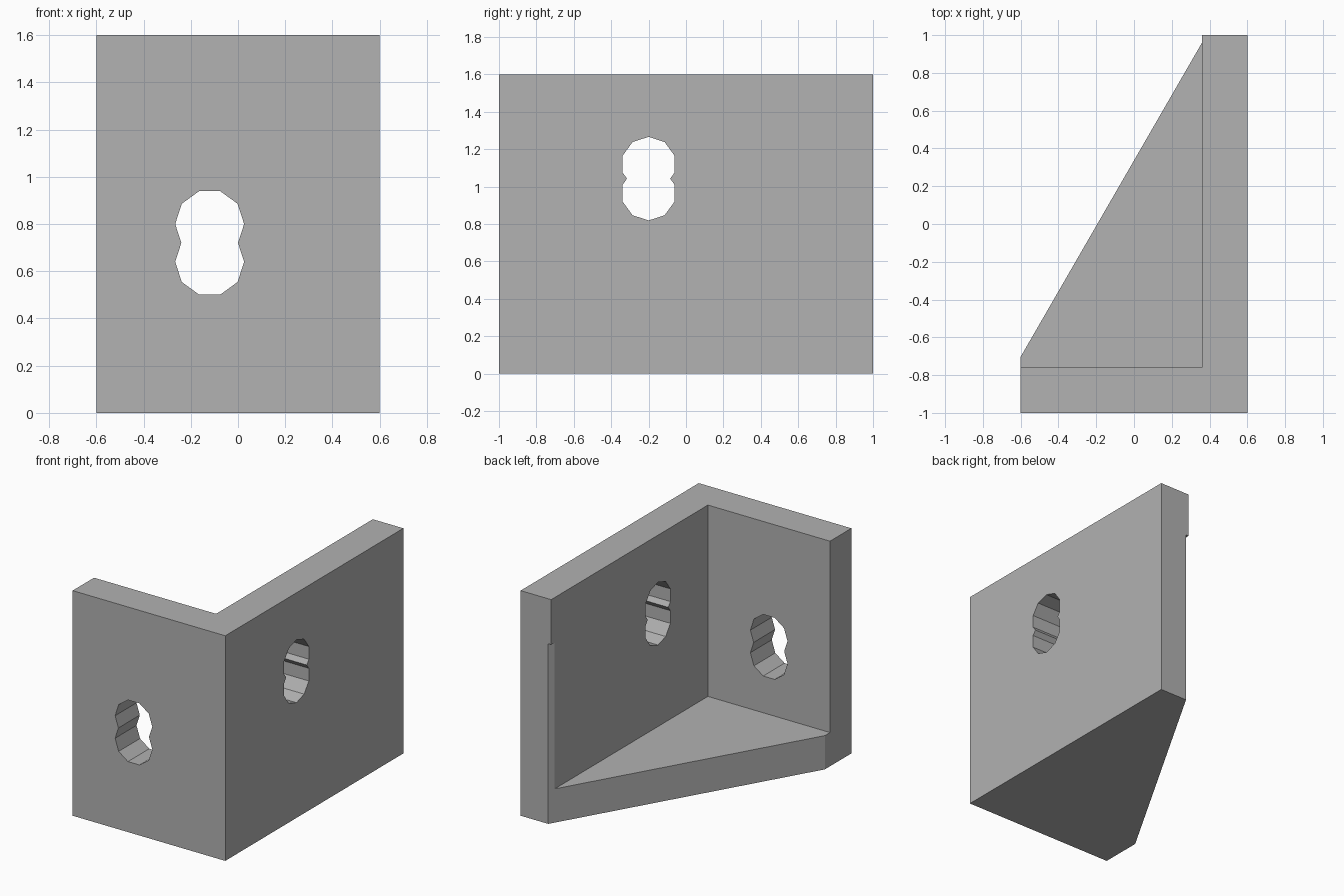
import bpy, bmesh, math
from mathutils import Matrix

cube = bpy.data.objects.get("Cube")
if cube:
    bpy.data.objects.remove(cube, do_unlink=True)

WALL = 0.24
HALF_X, HALF_Y, HEIGHT = 0.6, 1.0, 1.6

grey = bpy.data.materials.new("plain grey")
grey.use_nodes = True
colour = (0.445, 0.445, 0.445, 1)
grey.diffuse_color = colour
grey.node_tree.nodes["Principled BSDF"].inputs["Base Color"].default_value = colour


def prism(name, outline, low, high, matrix=Matrix()):
    """Extrude a flat outline from low to high along its local z."""
    bm = bmesh.new()
    base = bm.faces.new([bm.verts.new((x, y, low)) for x, y in outline])
    top = bmesh.ops.extrude_face_region(bm, geom=[base])["geom"]
    bmesh.ops.translate(bm, vec=(0, 0, high - low),
                        verts=[v for v in top if isinstance(v, bmesh.types.BMVert)])
    bm.transform(matrix)
    bmesh.ops.recalc_face_normals(bm, faces=bm.faces)
    mesh = bpy.data.meshes.new(name)
    bm.to_mesh(mesh)
    bm.free()
    mesh.materials.append(grey)
    obj = bpy.data.objects.new(name, mesh)
    bpy.context.collection.objects.link(obj)
    return obj


def rectangle(x0, x1, y0, y1):
    return [(x0, y0), (x1, y0), (x1, y1), (x0, y1)]


def decagon(radius, turn):
    return [(radius * math.cos(turn + i * math.tau / 10),
             radius * math.sin(turn + i * math.tau / 10)) for i in range(10)]


def carve(target, cutter):
    """Subtract the cutter from the target and discard it."""
    cutter.hide_render = True
    mod = target.modifiers.new("cut", 'BOOLEAN')
    mod.operation, mod.solver, mod.object = 'DIFFERENCE', 'EXACT', cutter
    bpy.context.view_layer.update()
    graph = bpy.context.evaluated_depsgraph_get()
    result = bpy.data.meshes.new_from_object(target.evaluated_get(graph))
    target.modifiers.clear()
    target.data = result
    bpy.data.objects.remove(cutter, do_unlink=True)


# Solid block hollowed into two walls and a floor
bracket = prism("corner_bracket", rectangle(-HALF_X, HALF_X, -HALF_Y, HALF_Y), 0, HEIGHT)
carve(bracket, prism("cavity_cutter",
                     rectangle(-1, HALF_X - WALL, WALL - HALF_Y, 1.5), WALL, 2))

# Sixty degree cut that makes the floor a gusset and nips the long wall's corner
slope = math.tan(math.radians(60))
edge = [(x, 0.96 + slope * (x - 0.36)) for x in (-0.8, 0.5)]
carve(bracket, prism("gusset_cutter", edge + [(-0.8, edge[1][1])], -0.2, 1.28))

# Slots: pairs of overlapping ten-sided holes, through the front and the long wall
for z in (0.64, 0.80):
    place = Matrix.Translation((-0.12, -0.88, z)) @ Matrix.Rotation(math.pi / 2, 4, 'X')
    carve(bracket, prism("front_hole_cutter", decagon(0.146, 0), -0.2, 0.2, place))
for z in (0.965, 1.12):
    place = Matrix.Translation((0.48, -0.2, z)) @ Matrix.Rotation(math.pi / 2, 4, 'Y')
    carve(bracket, prism("side_hole_cutter", decagon(0.146, 0), -0.2, 0.2, place))

for face in bracket.data.polygons:
    face.use_smooth = False
